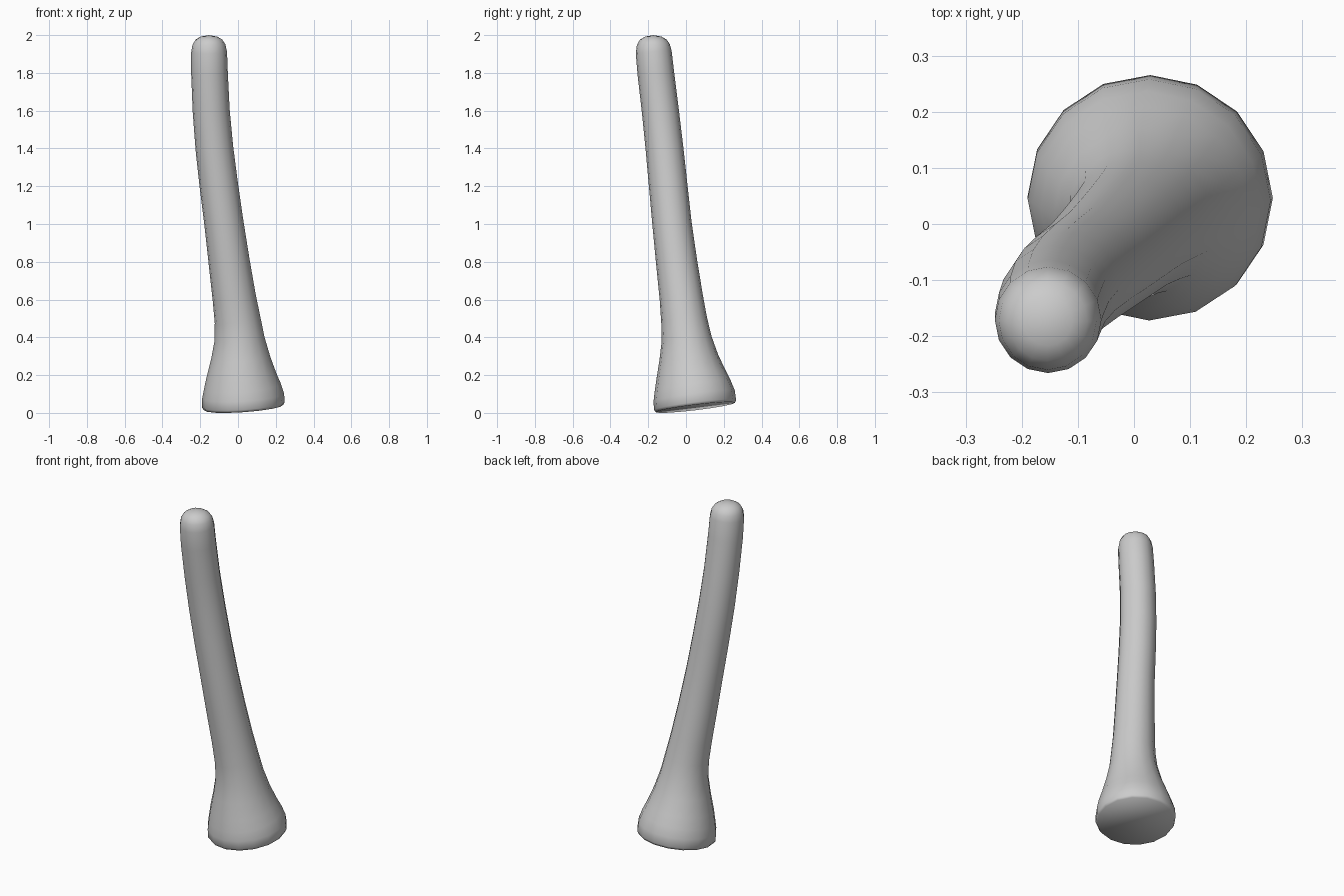
import bpy, bmesh, math
from mathutils import Vector

if "Cube" in bpy.data.objects:
    bpy.data.objects.remove(bpy.data.objects["Cube"])

SIDES = 16
# centre line and radius from the flared foot to the start of the rounded tip: x, y, z, r
stations = [
    (0.030, 0.050, 0.033, 0.211),
    (0.029, 0.048, 0.046, 0.219),
    (0.027, 0.043, 0.090, 0.217),
    (0.023, 0.035, 0.140, 0.204),
    (0.018, 0.026, 0.200, 0.185),
    (0.014, 0.014, 0.290, 0.157),
    (0.008, 0.003, 0.390, 0.133),
    (-0.002, -0.010, 0.490, 0.122),
    (-0.020, -0.025, 0.610, 0.115),
    (-0.047, -0.050, 0.800, 0.109),
    (-0.074, -0.074, 1.000, 0.104),
    (-0.101, -0.094, 1.200, 0.102),
    (-0.125, -0.114, 1.400, 0.100),
    (-0.142, -0.136, 1.600, 0.098),
    (-0.151, -0.160, 1.800, 0.097),
    (-0.153, -0.171, 1.910, 0.095),
    (-0.154, -0.173, 1.950, 0.087),
    (-0.154, -0.173, 1.976, 0.071),
    (-0.154, -0.173, 1.992, 0.044),
]

bm = bmesh.new()
points = [Vector(s[:3]) for s in stations]
rings = []
for i, s in enumerate(stations):
    # each ring is perpendicular to the centre line
    t = (points[min(i + 1, len(points) - 1)] - points[max(i - 1, 0)]).normalized()
    if i < 2:
        t = Vector((-0.07, -0.12, 1)).normalized()
    u = (Vector((1, 0, 0)) - t * t.x).normalized()
    v = t.cross(u)
    ring = []
    for k in range(SIDES):
        a = 2 * math.pi * k / SIDES
        ring.append(bm.verts.new(points[i] + s[3] * (u * math.cos(a) + v * math.sin(a))))
    rings.append(ring)

# side walls
for a, b in zip(rings, rings[1:]):
    for k in range(SIDES):
        n = (k + 1) % SIDES
        bm.faces.new((a[k], a[n], b[n], b[k]))

# flat foot and rounded tip
bm.faces.new(rings[0][::-1])
tip = bm.verts.new((-0.154, -0.173, 2.0))
for k in range(SIDES):
    bm.faces.new((rings[-1][k], rings[-1][(k + 1) % SIDES], tip))

# stand on z = 0
low = min(v.co.z for v in bm.verts)
for v in rings[0] + rings[1]:
    v.co.z -= low

for f in bm.faces:
    f.smooth = True
mesh = bpy.data.meshes.new("curved_stalk")
bm.to_mesh(mesh)
bm.free()
bpy.context.collection.objects.link(bpy.data.objects.new("curved_stalk", mesh))
